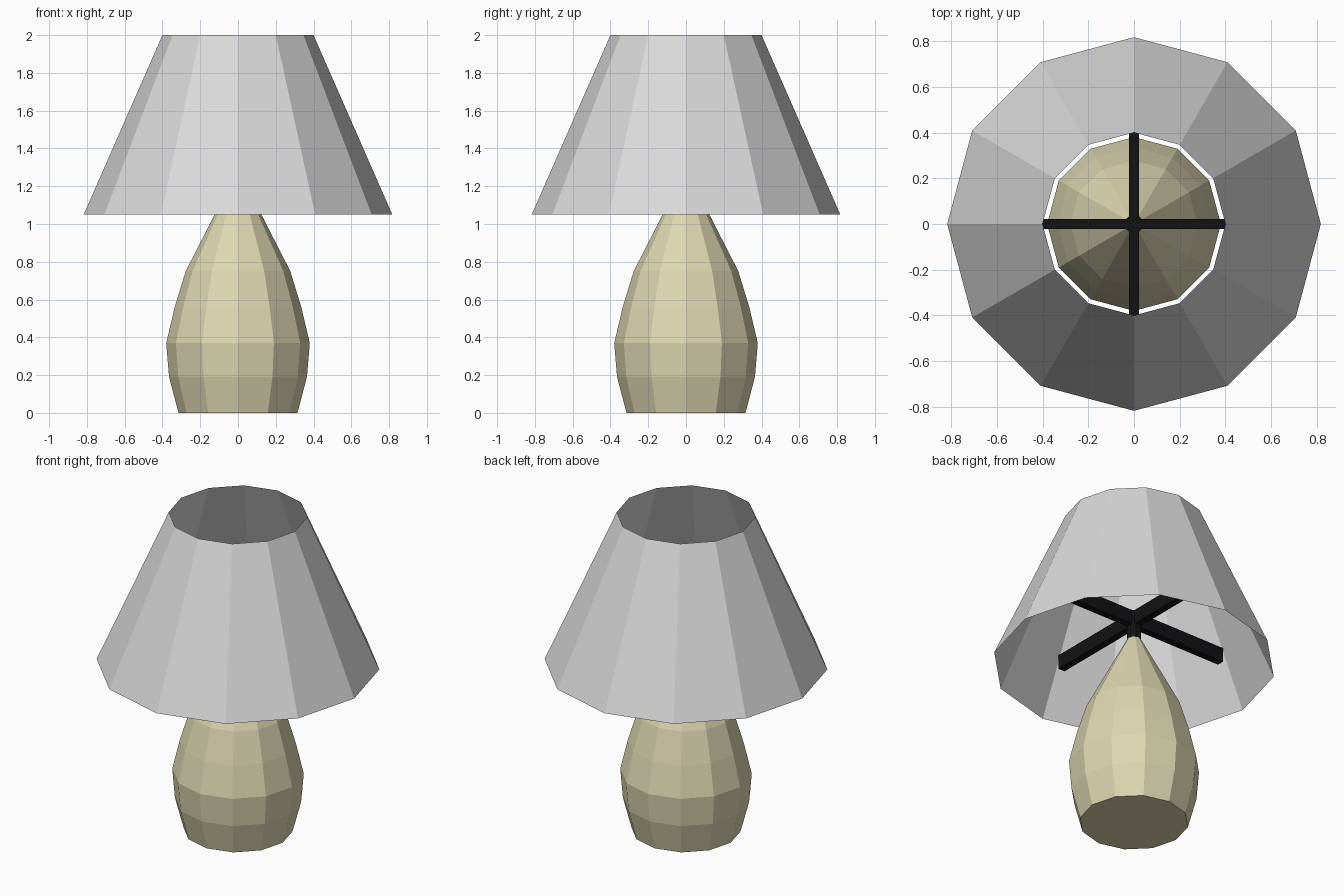
import bpy, bmesh, math

if "Cube" in bpy.data.objects:
    bpy.data.objects.remove(bpy.data.objects["Cube"])

SIDES = 12


def material(name, rgb):
    m = bpy.data.materials.new(name)
    m.diffuse_color = (*rgb, 1)
    m.use_nodes = True
    m.node_tree.nodes["Principled BSDF"].inputs["Base Color"].default_value = m.diffuse_color
    return m


def add_object(name, bm, mat):
    bmesh.ops.recalc_face_normals(bm, faces=bm.faces)
    me = bpy.data.meshes.new(name)
    bm.to_mesh(me)
    bm.free()
    me.materials.append(mat)
    ob = bpy.data.objects.new(name, me)
    bpy.context.collection.objects.link(ob)
    return ob


def lathe(name, profile, mat, sides=SIDES, capped=True, offset=0.0):
    """Turn (radius, z) points around the z axis into a flat-sided body."""
    bm = bmesh.new()
    rings = [[bm.verts.new((r * math.cos(offset + 2 * math.pi * i / sides),
                            r * math.sin(offset + 2 * math.pi * i / sides), z))
              for i in range(sides)] for r, z in profile]
    for lo, hi in zip(rings, rings[1:]):
        for i in range(sides):
            j = (i + 1) % sides
            bm.faces.new((lo[i], lo[j], hi[j], hi[i]))
    if capped:
        bm.faces.new(rings[0][::-1])
        bm.faces.new(rings[-1])
    return add_object(name, bm, mat)


def box(name, size, centre, mat):
    bm = bmesh.new()
    bmesh.ops.create_cube(bm, size=1)
    bmesh.ops.scale(bm, vec=size, verts=bm.verts)
    bmesh.ops.translate(bm, vec=centre, verts=bm.verts)
    return add_object(name, bm, mat)


cream = material("cream ceramic", (0.72, 0.68, 0.44))
grey = material("light grey fabric", (0.70, 0.70, 0.70))
black = material("black metal", (0.006, 0.006, 0.007))

# Vase-shaped base
lathe("lamp_base", [(0.315, 0), (0.365, 0.19), (0.38, 0.37), (0.335, 0.56),
                    (0.277, 0.75), (0.037, 1.22)], cream)

# Open conical shade, a thin sheet
lathe("lamp_shade", [(0.817, 1.05), (0.4, 2.0)], grey, capped=False)

# Post and crossed arms that carry the shade
lathe("shade_post", [(0.042, 1.21), (0.042, 1.39)], black, sides=8,
      offset=math.pi / 8)
box("shade_arm_x", (1.30, 0.045, 0.09), (0, 0, 1.345), black)
box("shade_arm_y", (0.045, 1.30, 0.09), (0, 0, 1.345), black)
